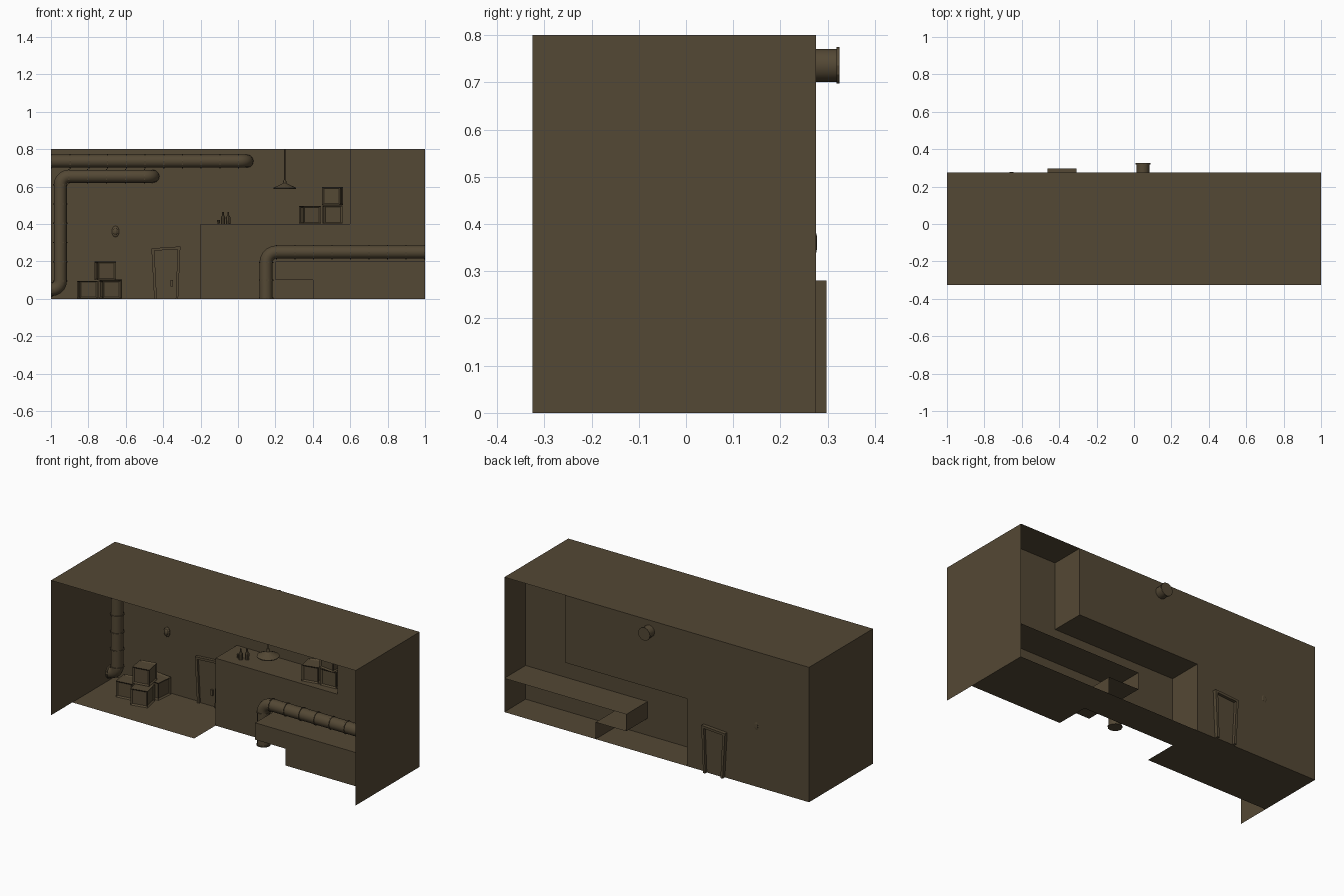
import bpy, bmesh, math
from mathutils import Vector, Matrix

if "Cube" in bpy.data.objects:
    bpy.data.objects.remove(bpy.data.objects["Cube"])

brown = bpy.data.materials.new("dark_brown")
brown.diffuse_color = (0.088, 0.065, 0.035, 1)
brown.use_nodes = True
brown.node_tree.nodes["Principled BSDF"].inputs["Base Color"].default_value = brown.diffuse_color

FRONT, MID, LEDGE, BACK = -0.325, -0.125, 0.075, 0.275


def finish(name, bm):
    me = bpy.data.meshes.new(name)
    bm.to_mesh(me)
    bm.free()
    me.materials.append(brown)
    ob = bpy.data.objects.new(name, me)
    bpy.context.collection.objects.link(ob)
    return ob


def wall(name, pts, y):
    """Flat sheet facing the front."""
    bm = bmesh.new()
    bm.faces.new([bm.verts.new((x, y, z)) for x, z in pts])
    return finish(name, bm)


def strip(name, pts, y0, y1):
    """Open profile in xz, extruded in depth."""
    bm = bmesh.new()
    a = [bm.verts.new((x, y0, z)) for x, z in pts]
    b = [bm.verts.new((x, y1, z)) for x, z in pts]
    for i in range(len(pts) - 1):
        bm.faces.new((a[i], b[i], b[i + 1], a[i + 1]))
    return finish(name, bm)


def prism(name, pts, y0, y1):
    bm = bmesh.new()
    f = bm.faces.new([bm.verts.new((x, y0, z)) for x, z in pts])
    r = bmesh.ops.extrude_face_region(bm, geom=[f])
    bmesh.ops.translate(bm, vec=(0, y1 - y0, 0),
                        verts=[v for v in r["geom"] if isinstance(v, bmesh.types.BMVert)])
    bmesh.ops.recalc_face_normals(bm, faces=bm.faces)
    return finish(name, bm)


def lathe(name, profile, loc, n=12):
    """Profile of (radius, z), turned about z."""
    bm = bmesh.new()
    rings = [[bm.verts.new((loc[0] + r * math.cos(2 * math.pi * k / n),
                            loc[1] + r * math.sin(2 * math.pi * k / n), loc[2] + z))
              for k in range(n)] for r, z in profile]
    for a, b in zip(rings, rings[1:]):
        for k in range(n):
            bm.faces.new((a[k], a[(k + 1) % n], b[(k + 1) % n], b[k]))
    bm.faces.new(rings[0][::-1])
    bm.faces.new(rings[-1])
    return finish(name, bm)


# room shell
strip("side_walls_and_ceiling", [(-1, 0), (-1, .8), (1, .8), (1, 0)], FRONT, BACK)
wall("back_wall", [(-1, 0), (-.2, 0), (-.2, .4), (.6, .4), (.6, .8), (-1, .8)], BACK)
strip("left_floor", [(-.2, 0), (-1, 0)], MID, BACK)
# raised ledge
wall("ledge_front", [(-.2, 0), (1, 0), (1, .8), (.6, .8), (.6, .4), (-.2, .4)], LEDGE)
strip("ledge_top", [(.6, .8), (.6, .4), (-.2, .4), (-.2, 0), (.4, 0)], LEDGE, BACK)
# low stepped block
block = [(1, .2), (.2, .2), (.2, .1), (.4, .1), (.4, 0), (1, 0)]
wall("block_front", block[::-1], MID)
strip("block_sides", block, MID, BACK)


def rounded(pts, r, n=5):
    pts = [Vector(p) for p in pts]
    out = [pts[0]]
    for a, p, b in zip(pts, pts[1:], pts[2:]):
        u, v = (a - p).normalized(), (b - p).normalized()
        c = p + (u + v) * r
        for k in range(n + 1):
            t = math.pi / 2 * k / n
            out.append(c - v * r * math.cos(t) - u * r * math.sin(t))
    return out + [pts[-1]]


def pipe(name, pts, bend=.05, rad=.035):
    path = rounded(pts, bend)
    cu = bpy.data.curves.new(name, "CURVE")
    cu.dimensions = "3D"
    cu.bevel_depth, cu.bevel_resolution = rad, 4
    sp = cu.splines.new("POLY")
    sp.points.add(len(path) - 1)
    for q, p in zip(sp.points, path):
        q.co = (*p, 1)
    ob = bpy.data.objects.new(name, cu)
    bpy.context.collection.objects.link(ob)
    bpy.ops.object.select_all(action="DESELECT")
    bpy.context.view_layer.objects.active = ob
    ob.select_set(True)
    bpy.ops.object.convert(target="MESH")
    ob = bpy.context.object
    ob.data.materials.clear()
    ob.data.materials.append(brown)
    # joint rings along the straight runs
    bm = bmesh.new()
    pts = [Vector(p) for p in pts]
    for i, (a, b) in enumerate(zip(pts, pts[1:])):
        d = b - a
        u = d.normalized()
        s = a + u * (bend if i else .003)
        e = b - u * (bend if i < len(pts) - 2 else .003)
        n = max(1, round((e - s).length / .1))
        for k in range(n + 1):
            m = Matrix.Translation(s.lerp(e, k / n)) @ u.to_track_quat("Z", "Y").to_matrix().to_4x4()
            bmesh.ops.create_cone(bm, cap_ends=True, segments=12, radius1=rad + .004,
                                  radius2=rad + .004, depth=.006, matrix=m)
    finish(name + "_rings", bm)


pipe("upper_pipe", [(-1, .225, .736), (.048, .225, .736), (.048, .325, .736)], .045)
pipe("left_pipe", [(-.455, .275, .655), (-.455, .225, .655), (-.95, .225, .655),
                   (-.95, .225, .05), (-1, .225, .05)], .045)
pipe("right_pipe", [(.15, .025, 0), (.15, .025, .25), (1, .025, .25)], .055)


# crates with recessed, framed sides
def crate(name, x, y, z, s, turn=0):
    bm = bmesh.new()
    bmesh.ops.create_cube(bm, size=s * .97)
    bmesh.ops.inset_individual(bm, faces=bm.faces[:], thickness=s * .11, depth=-s * .05)
    for v in bm.verts:                      # slightly flared top and bottom
        if abs(v.co.z) > s * .45:
            v.co.x *= 1.04
            v.co.y *= 1.04
    bmesh.ops.transform(bm, verts=bm.verts, matrix=Matrix.Translation((x, y, z + s / 2))
                        @ Matrix.Rotation(math.radians(turn), 4, "Z"))
    finish(name, bm)


for i, c in enumerate([(-.805, .12, 0, .098, 8), (-.68, .215, 0, .105, -6), (-.685, .085, 0, .1, 12),
                       (-.71, .14, .1, .1, 10), (.385, .16, .4, .098, 12),
                       (.505, .17, .4, .1, 4), (.505, .165, .5, .1, -8)]):
    crate(f"crate_{i + 1}", *c)

# door: uneven frame through the wall, panel and handle
o = [(-.448, 0), (-.463, .27), (-.308, .28), (-.32, 0)]
n = [(-.434, 0), (-.447, .257), (-.323, .265), (-.333, 0)]
for i, part in enumerate(("left_post", "lintel", "right_post")):
    prism("door_" + part, [o[i], o[i + 1], n[i + 1], n[i]], .256, .297)
prism("door_panel", n, .268, .28)
prism("door_handle", [(-.36, .065), (-.348, .065), (-.348, .1), (-.36, .1)], .258, .268)

# round wall lamp
bm = bmesh.new()
for w, h, d in ((.02, .03, .008), (.013, .021, .02)):
    bmesh.ops.create_uvsphere(bm, u_segments=14, v_segments=8, radius=1,
                              matrix=Matrix.Translation((-.655, .27, .36)) @ Matrix.Diagonal((w, d if d < .01 else .014, h, 1)))
for v in bm.verts:
    v.co.y = min(v.co.y, .277)
finish("wall_lamp", bm)

# hanging lamp
lathe("lamp_cord", [(.003, .62), (.003, .8)], (.25, -.075, 0), 6)
lathe("lamp_shade", [(.06, .588), (.062, .593), (.025, .61), (.01, .618), (.007, .635)], (.25, -.075, 0), 16)

# bottles on the ledge
bottle = [(.011, 0), (.012, .035), (.005, .047), (.005, .064)]
lathe("bottle_left", bottle, (-.08, .14, .4), 8)
lathe("bottle_right", bottle, (-.052, .16, .4), 8)
lathe("cup", [(.006, 0), (.008, .022)], (-.104, .15, .4), 8)
